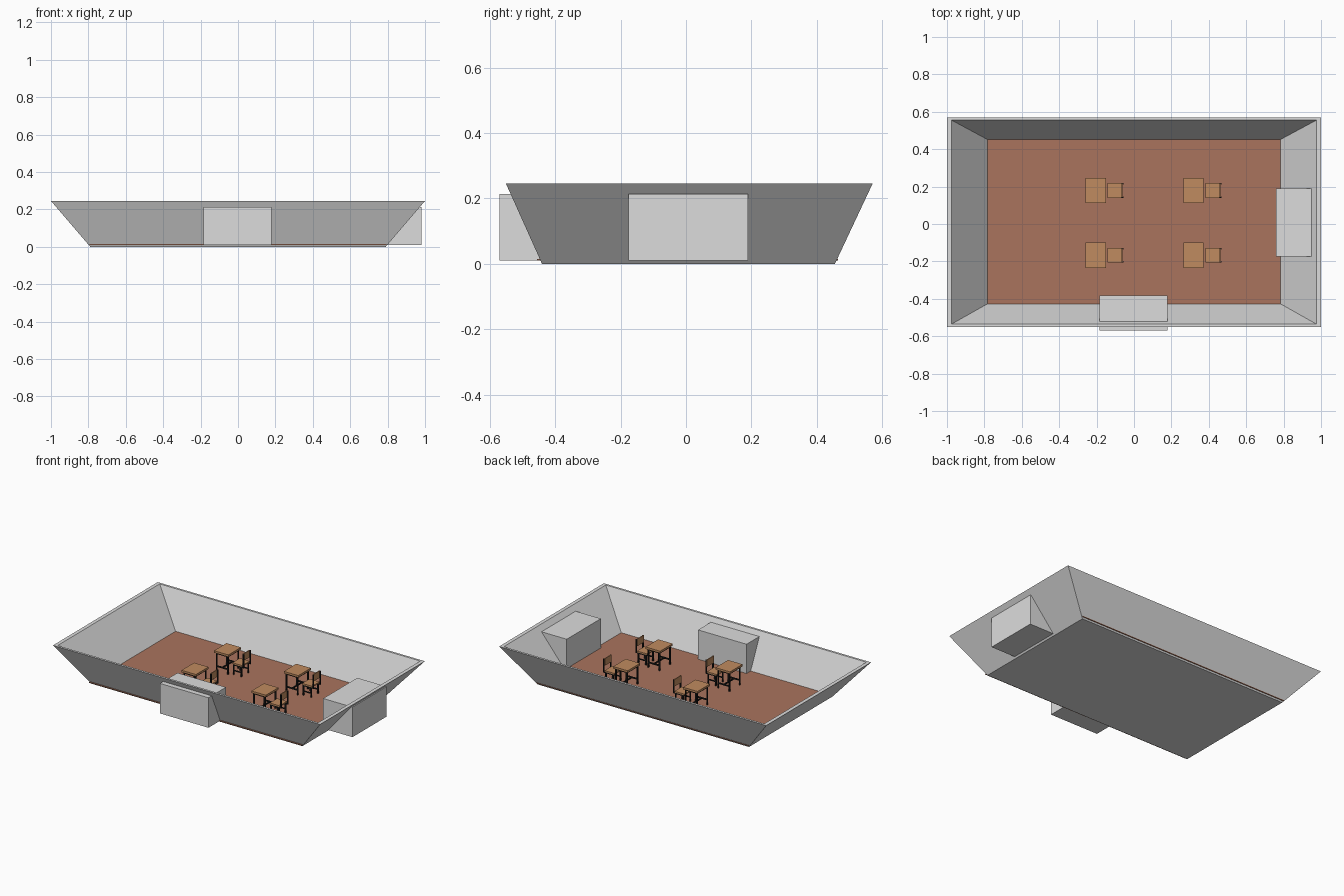
import bpy, bmesh

if "Cube" in bpy.data.objects:
    bpy.data.objects.remove(bpy.data.objects["Cube"])


def material(name, rgb):
    m = bpy.data.materials.new(name)
    m.diffuse_color = (*rgb, 1)
    m.use_nodes = True
    m.node_tree.nodes["Principled BSDF"].inputs["Base Color"].default_value = m.diffuse_color
    return m


GREY = material("light_grey", (0.72, 0.72, 0.72))
FLOOR = material("red_brown_floor", (0.40, 0.175, 0.11))
WOOD = material("tan_wood", (0.53, 0.26, 0.115))
BLACK = material("black_metal", (0.012, 0.012, 0.012))


def finish(name, bm, mat):
    bmesh.ops.recalc_face_normals(bm, faces=bm.faces)
    me = bpy.data.meshes.new(name)
    bm.to_mesh(me)
    bm.free()
    me.materials.append(mat)
    ob = bpy.data.objects.new(name, me)
    bpy.context.collection.objects.link(ob)
    return ob


def boxes(name, mat, spans):
    """One object from boxes given as (x0, x1, y0, y1, z0, z1)."""
    bm = bmesh.new()
    for x0, x1, y0, y1, z0, z1 in spans:
        for v in bmesh.ops.create_cube(bm, size=1)["verts"]:
            v.co.x = x1 if v.co.x > 0 else x0
            v.co.y = y1 if v.co.y > 0 else y0
            v.co.z = z1 if v.co.z > 0 else z0
    return finish(name, bm, mat)


# Flared open shell: outer bottom, outer rim, inner rim, inner bottom
bm = bmesh.new()
rings = []
for hx, y0, y1, z in ((0.79, -0.44, 0.455, 0), (1.0, -0.55, 0.57, 0.245),
                      (0.975, -0.535, 0.555, 0.245), (0.78, -0.425, 0.45, 0.01)):
    rings.append([bm.verts.new(p) for p in
                  ((-hx, y0, z), (hx, y0, z), (hx, y1, z), (-hx, y1, z))])
for a, b in zip(rings, rings[1:]):
    for i in range(4):
        j = (i + 1) % 4
        bm.faces.new((a[i], a[j], b[j], b[i]))
bm.faces.new(rings[0])
bm.faces.new(rings[-1])
finish("flared_walls", bm, GREY)

# Floor plate, its edge just showing through the walls
boxes("floor", FLOOR, [(-0.795, 0.795, -0.455, 0.465, 0.01, 0.015)])

# Two blocks set through the walls
boxes("front_block", GREY, [(-0.185, 0.178, -0.57, -0.383, 0.01, 0.213)])
boxes("right_block", GREY, [(0.76, 0.98, -0.175, 0.19, 0.01, 0.213)])

F = 0.015   # floor level
T = 0.004   # half thickness of the metal bars


def post(x, y, z0, z1):
    return (x - T, x + T, y - T, y + T, z0, z1)


def desk_set(n, cx, cy):
    def place(ob):
        ob.location = (cx, cy, 0)

    # Table: top, legs, top frame and low stretchers
    place(boxes(f"table_top_{n}", WOOD, [(-0.054, 0.054, -0.067, 0.067, 0.14, 0.154)]))
    bars = [post(x, y, F, 0.14) for x in (-0.042, 0.042) for y in (-0.055, 0.055)]
    for y in (-0.055, 0.055):
        for z in (0.045, 0.132):
            bars.append((-0.042, 0.042, y - T, y + T, z, z + 0.008))
    for x in (-0.042, 0.042):
        bars.append((x - T, x + T, -0.055, 0.055, 0.132, 0.14))
    bars.append((-T, T, -0.055, 0.055, 0.045, 0.053))
    place(boxes(f"table_frame_{n}", BLACK, bars))

    # Chair: seat, back panel, legs and back posts
    place(boxes(f"seat_{n}", WOOD, [(0.064, 0.138, -0.04, 0.04, 0.085, 0.094)]))
    place(boxes(f"chair_back_{n}", WOOD, [(0.138, 0.144, -0.036, 0.036, 0.125, 0.172)]))
    bars = []
    for y in (-0.036, 0.036):
        bars.append(post(0.072, y, F, 0.085))
        bars.append(post(0.13, y, F, 0.085))
        bars.append((0.142, 0.149, y - T, y + T, 0.078, 0.17))
        bars.append((0.072, 0.149, y - T, y + T, 0.078, 0.085))
        bars.append((0.072, 0.13, y - T, y + T, 0.04, 0.046))
    place(boxes(f"chair_frame_{n}", BLACK, bars))


# Four desk and chair sets in a grid
n = 1
for cx in (-0.205, 0.318):
    for cy in (-0.167, 0.18):
        desk_set(n, cx, cy)
        n += 1
